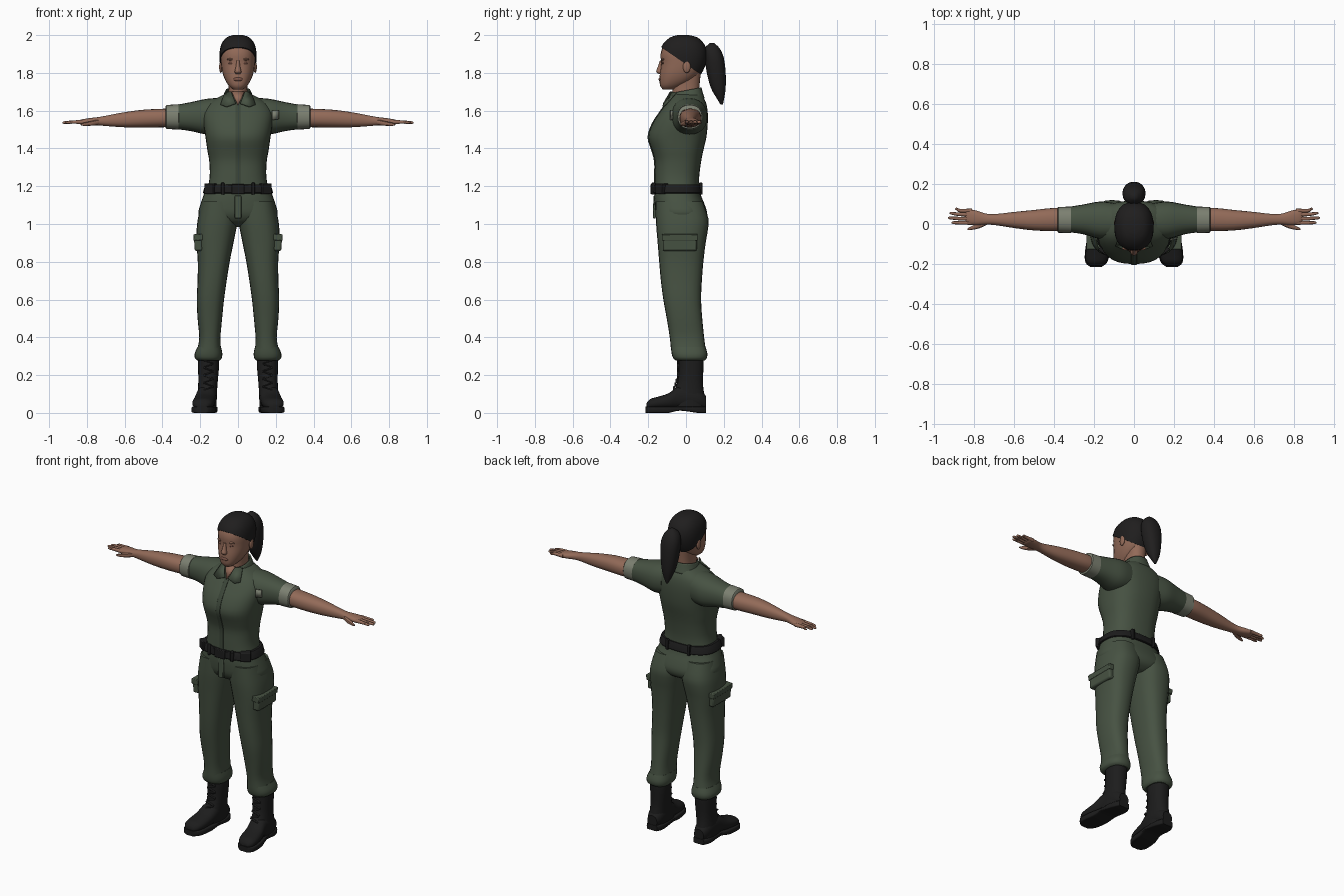
import bpy
import bmesh
import math
from mathutils import Vector, Matrix

cube = bpy.data.objects.get("Cube")
if cube:
    bpy.data.objects.remove(cube)


def material(name, rgb):
    m = bpy.data.materials.new(name)
    m.use_nodes = True
    m.diffuse_color = (*rgb, 1)
    m.node_tree.nodes["Principled BSDF"].inputs["Base Color"].default_value = (*rgb, 1)
    return m


SKIN = material("skin", (.29, .145, .098))
LIPS = material("lips", (.2, .09, .065))
GREEN = material("uniform green", (.062, .084, .055))
SEAM = material("seam green", (.045, .062, .041))
CUFF = material("pale cuff", (.2, .215, .165))
BLACK = material("black leather", (.012, .012, .012))
HAIR = material("dark hair", (.014, .013, .013))
LACE = material("boot lace", (.024, .024, .024))


def finish(name, bm, mat, mirror=False, bevel=0, solid=0):
    bmesh.ops.recalc_face_normals(bm, faces=bm.faces)
    mesh = bpy.data.meshes.new(name)
    bm.to_mesh(mesh)
    bm.free()
    mesh.materials.append(mat)
    ob = bpy.data.objects.new(name, mesh)
    bpy.context.collection.objects.link(ob)
    bpy.ops.object.select_all(action="DESELECT")
    ob.select_set(True)
    bpy.context.view_layer.objects.active = ob
    bpy.ops.object.shade_smooth_by_angle(angle=math.radians(40))
    if solid:
        mod = ob.modifiers.new("solidify", "SOLIDIFY")
        mod.thickness = solid
        mod.offset = 0
    if bevel:
        mod = ob.modifiers.new("bevel", "BEVEL")
        mod.width = bevel
        mod.segments = 2
    if mirror:
        ob.modifiers.new("mirror", "MIRROR")
    return ob


def smooth_rows(rows, steps):
    """Catmull-Rom interpolation between cross-sections."""
    r = [Vector(row) for row in rows]
    out = []
    for i in range(len(r) - 1):
        a, b, c, d = r[max(i - 1, 0)], r[i], r[i + 1], r[min(i + 2, len(r) - 1)]
        for s in range(steps):
            t = s / steps
            out.append(b + (c - a) * (t / 2) + (a * 2 - b * 5 + c * 4 - d) * (t * t / 2)
                       + (b * 3 - a - c * 3 + d) * (t ** 3 / 2))
    return out + [r[-1]]


def loft(name, axis, rows, mat, power=2.3, sides=24, steps=3, caps=True,
         shear=0, keep=None, cut=None, **kw):
    """Rows are (position on axis, low a, high a, low b, high b)."""
    bm = bmesh.new()
    rings = []
    for t, a0, a1, b0, b1 in smooth_rows(rows, steps):
        ring = []
        for i in range(sides):
            ang = math.tau * i / sides
            c, s = math.cos(ang), math.sin(ang)
            c = math.copysign(abs(c) ** (2 / power), c)
            s = math.copysign(abs(s) ** (2 / power), s)
            co = [(a0 + a1) / 2 + c * (a1 - a0) / 2, (b0 + b1) / 2 + s * (b1 - b0) / 2]
            co.insert("xyz".index(axis), t)
            co[2] += shear * co[1]
            ring.append(bm.verts.new(co))
        rings.append(ring)
    for lo, hi in zip(rings, rings[1:]):
        for i in range(sides):
            j = (i + 1) % sides
            bm.faces.new((lo[i], lo[j], hi[j], hi[i]))
    if caps:
        bm.faces.new(rings[0])
        bm.faces.new(rings[-1])
    if keep:
        drop = [f for f in bm.faces if not keep(f.calc_center_median())]
        bmesh.ops.delete(bm, geom=drop, context="FACES")
    if cut:
        geom = bm.verts[:] + bm.edges[:] + bm.faces[:]
        bmesh.ops.bisect_plane(bm, geom=geom, plane_co=cut[0], plane_no=cut[1], clear_inner=True)
        bmesh.ops.holes_fill(bm, edges=[e for e in bm.edges if e.is_boundary])
    return finish(name, bm, mat, **kw)


def sym(rows):
    return [(t, -w, w, lo, hi) for t, w, lo, hi in rows]


def box(name, centre, size, mat, tilt=(0, "X"), bevel=.004, **kw):
    bm = bmesh.new()
    mtx = (Matrix.Translation(centre) @ Matrix.Rotation(math.radians(tilt[0]), 4, tilt[1])
           @ Matrix.Diagonal((*size, 1)))
    bmesh.ops.create_cube(bm, size=1, matrix=mtx)
    return finish(name, bm, mat, bevel=bevel, **kw)


def blob(name, centre, radii, mat, **kw):
    bm = bmesh.new()
    mtx = Matrix.Translation(centre) @ Matrix.Diagonal((*radii, 1))
    bmesh.ops.create_uvsphere(bm, u_segments=14, v_segments=10, radius=1, matrix=mtx)
    return finish(name, bm, mat, **kw)


def plate(name, points, mat, **kw):
    bm = bmesh.new()
    bm.faces.new([bm.verts.new(p) for p in points])
    return finish(name, bm, mat, solid=.007, **kw)


# Shirt with button placket
torso = [(1.18, .163, -.165, .07), (1.25, .15, -.165, .07), (1.33, .152, -.165, .08),
         (1.39, .162, -.18, .092), (1.46, .172, -.2, .108), (1.53, .183, -.178, .115),
         (1.59, .185, -.14, .115), (1.635, .16, -.108, .108), (1.665, .115, -.085, .095),
         (1.69, .065, -.066, .08)]
loft("shirt", "z", sym(torso), GREEN, power=2.5, sides=32)
placket = [(z, .014, front - .004, front + .012) for z, w, front, back in torso[:8]]
loft("placket", "z", sym(placket), SEAM, power=8, sides=16)

# Sleeves and rolled cuffs
loft("sleeve", "x", [(.1, -.075, .105, 1.48, 1.668), (.17, -.075, .112, 1.475, 1.662),
                     (.25, -.052, .098, 1.492, 1.645), (.33, -.04, .085, 1.503, 1.63)],
     GREEN, mirror=True)
loft("cuff", "x", [(.312, -.04, .08, 1.508, 1.625), (.316, -.046, .087, 1.5, 1.634),
                   (.378, -.044, .085, 1.503, 1.63), (.383, -.037, .079, 1.51, 1.624)],
     CUFF, steps=1, mirror=True)
plate("sleeve_patch", [(.18, -.08, 1.55), (.215, -.071, 1.555),
                       (.215, -.071, 1.6), (.18, -.08, 1.6)], CUFF)

# Arms, hands and fingers
loft("arm", "x", [(.3, -.03, .075, 1.515, 1.615), (.4, -.035, .08, 1.512, 1.61),
                  (.5, -.032, .07, 1.511, 1.605), (.6, -.02, .06, 1.512, 1.592),
                  (.69, -.006, .05, 1.518, 1.575), (.74, -.003, .052, 1.522, 1.566),
                  (.79, -.006, .068, 1.522, 1.56), (.83, 0, .073, 1.525, 1.553),
                  (.842, .008, .065, 1.532, 1.546)], SKIN, mirror=True)
for i, (y, tip) in enumerate([(.006, .912), (.027, .93), (.048, .922), (.067, .895)]):
    end = y * 1.12
    loft("finger_%d" % (i + 1), "x", [(.81, y - .01, y + .01, 1.528, 1.551),
                                      (.87, y - .009, y + .009, 1.531, 1.549),
                                      (tip - .01, end - .007, end + .007, 1.53, 1.544),
                                      (tip, end - .002, end + .002, 1.534, 1.539)],
         SKIN, sides=10, mirror=True)
loft("thumb", "x", [(.735, -.004, .03, 1.525, 1.556), (.775, -.022, .008, 1.52, 1.546),
                    (.815, -.03, -.013, 1.519, 1.537), (.832, -.03, -.022, 1.523, 1.53)],
     SKIN, sides=10, mirror=True)

# Neck, open throat and collar
loft("neck", "z", sym([(1.6, .06, -.07, .06), (1.68, .051, -.072, .068),
                       (1.74, .05, -.07, .072), (1.81, .055, -.06, .08)]), SKIN)
plate("throat", [(-.034, -.072, 1.7), (.034, -.072, 1.7), (0, -.118, 1.628)], SKIN)
loft("collar", "z", sym([(1.645, .09, -.095, .095), (1.675, .076, -.082, .086),
                         (1.706, .062, -.07, .078)]), GREEN, caps=False, shear=.2,
     keep=lambda c: c.y > -.02 or abs(c.x) > .03, solid=.008)
plate("collar_flap", [(.036, -.082, 1.7), (.07, -.052, 1.695),
                      (.092, -.108, 1.632), (.06, -.122, 1.62), (.012, -.118, 1.638)],
      GREEN, mirror=True)

# Head and face
skull = [(1.712, .025, -.122, -.06), (1.73, .047, -.136, -.02), (1.76, .067, -.14, .035),
         (1.8, .082, -.138, .075), (1.85, .09, -.132, .098), (1.9, .092, -.134, .104),
         (1.945, .082, -.118, .09), (1.978, .055, -.08, .055), (1.99, .02, -.04, .01)]
loft("head", "z", sym(skull), SKIN)
loft("nose", "z", sym([(1.795, .013, -.145, -.115), (1.807, .018, -.158, -.115),
                       (1.83, .012, -.15, -.115), (1.865, .008, -.138, -.115)]),
     SKIN, sides=12)
blob("lips", (0, -.136, 1.766), (.026, .009, .01), LIPS)
blob("eyelid", (.035, -.121, 1.852), (.017, .007, .007), LIPS, mirror=True)
blob("brow", (.036, -.122, 1.872), (.024, .009, .006), SKIN, mirror=True)
blob("ear", (.091, .004, 1.832), (.009, .02, .032), SKIN, mirror=True)

# Swept-back hair and ponytail
shell = [(z + (z - 1.85) * .07, w + .006, lo - .005, hi + .007) for z, w, lo, hi in skull]
loft("hair", "z", sym(shell), HAIR, cut=((0, -.13, 1.935), (0, .55, .8)))
blob("hair_tie", (0, .115, 1.915), (.025, .025, .025), BLACK)
loft("ponytail", "z", sym([(1.632, .005, .183, .195), (1.67, .024, .16, .203),
                           (1.72, .04, .132, .21), (1.8, .053, .11, .21),
                           (1.88, .057, .1, .2), (1.93, .042, .1, .178),
                           (1.957, .014, .125, .15)]), HAIR)

# Trousers
loft("trouser_seat", "z", sym([(1.2, .166, -.165, .07), (1.15, .183, -.168, .08),
                               (1.1, .2, -.166, .1), (1.05, .208, -.158, .113),
                               (1.01, .16, -.13, .1), (.985, .07, -.07, .06)]), GREEN,
     power=2.5, sides=32)
loft("trouser_leg", "z", [(1.12, .004, .192, -.162, .09), (1.03, .001, .212, -.16, .118),
                          (.97, .01, .219, -.156, .116), (.9, .024, .22, -.15, .104),
                          (.8, .044, .213, -.142, .092), (.7, .06, .214, -.133, .084),
                          (.6, .074, .218, -.12, .08), (.5, .084, .214, -.102, .086),
                          (.4, .093, .205, -.086, .096), (.34, .09, .215, -.08, .104)],
     GREEN, power=2.5, mirror=True)
loft("trouser_hem", "z", [(.35, .09, .214, -.08, .103), (.315, .083, .229, -.076, .113),
                          (.29, .086, .228, -.068, .11), (.278, .095, .215, -.055, .1)],
     GREEN, power=2.5, mirror=True)
box("fly", (0, -.166, 1.09), (.035, .016, .12), GREEN, tilt=(-2, "X"))
box("thigh_pocket", (.209, -.033, .9), (.045, .18, .085), GREEN, tilt=(2, "Y"),
    bevel=.01, mirror=True)
box("pocket_flap", (.211, -.033, .93), (.05, .19, .034), GREEN, tilt=(4, "Y"), mirror=True)

# Belt, buckle and pouches
loft("belt", "z", sym([(1.162, .183, -.178, .084), (1.166, .186, -.181, .087),
                       (1.206, .174, -.178, .08), (1.21, .17, -.174, .077)]), BLACK,
     steps=1, power=2.5, sides=32)
box("buckle", (0, -.18, 1.185), (.07, .018, .052), BLACK)
box("belt_pouch", (.142, -.128, 1.187), (.06, .045, .056), BLACK, tilt=(35, "Z"), mirror=True)
box("belt_loop", (.08, -.172, 1.187), (.018, .02, .064), BLACK, mirror=True)
box("back_belt_loop", (.075, .078, 1.187), (.018, .02, .064), BLACK, mirror=True)

# Boots
loft("boot_shaft", "z", [(.31, .1, .213, -.038, .094), (.25, .1, .212, -.038, .093),
                         (.18, .106, .21, -.042, .09), (.13, .11, .212, -.058, .092),
                         (.08, .112, .216, -.085, .1), (.03, .115, .216, -.09, .102)],
     BLACK, mirror=True)
foot = [(.105, .13, .195, .02, .09), (.06, .114, .213, .02, .13), (-.03, .113, .22, .02, .145),
        (-.09, .12, .234, .02, .105), (-.15, .126, .242, .02, .085),
        (-.19, .14, .238, .02, .073), (-.21, .165, .215, .022, .05)]
loft("boot_foot", "y", foot, BLACK, mirror=True)
sole = [(y * 1.02, lo - .004, hi + .004, .012 if -.06 < y < .05 else 0, .034)
        for y, lo, hi, bottom, top in foot]
loft("boot_sole", "y", sole, BLACK, power=7, mirror=True)
for i in range(8):
    z = .13 + i * .02
    y = -.042 - max(0, .19 - z) * .35
    box("boot_lace_%d" % (i + 1), (.157, y, z), (.055, .012, .007), LACE,
        tilt=(18 * (-1) ** i, "Y"), bevel=.002, mirror=True)
